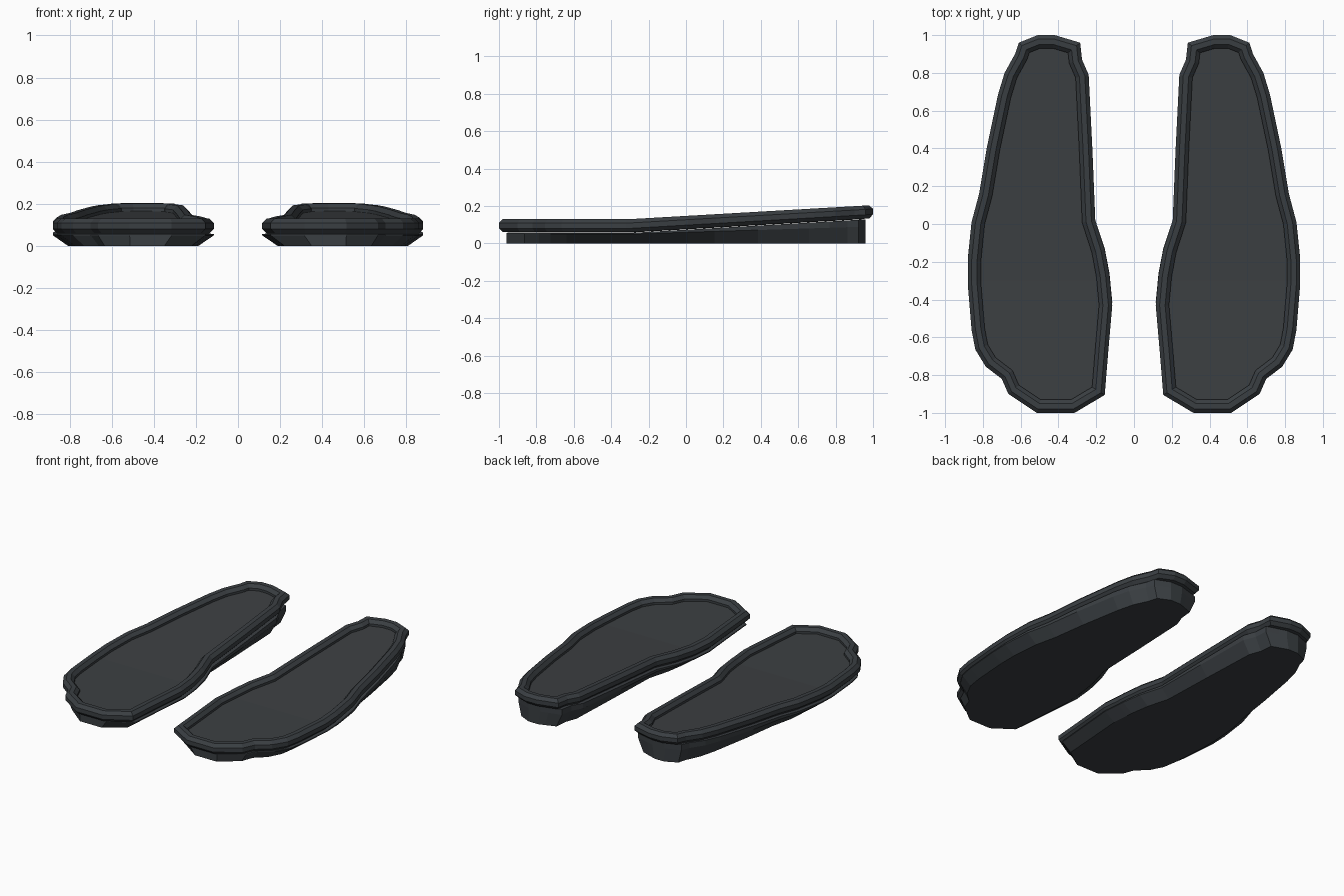
import bpy, bmesh, math
from mathutils import Vector

if "Cube" in bpy.data.objects:
    bpy.data.objects.remove(bpy.data.objects["Cube"])

# Outline of the right sole seen from above, clockwise from the heel
OUTLINE = [Vector(p) for p in [
    (.37, .985), (.42, 1), (.51, 1), (.61, .96), (.63, .90), (.685, .80),
    (.72, .685), (.78, .40), (.82, .16), (.86, .01), (.88, -.19), (.88, -.32),
    (.86, -.56), (.84, -.665), (.785, -.755), (.70, -.82), (.665, -.90),
    (.515, -1), (.315, -1), (.155, -.905), (.135, -.66), (.115, -.43),
    (.13, -.27), (.155, -.135), (.205, .02), (.22, .39), (.24, .79),
    (.275, .87), (.285, .96)]]
BEND_Y, HEEL_LIFT = -.3, .075


def material(name, rgb):
    m = bpy.data.materials.new(name)
    m.diffuse_color = (*rgb, 1)
    m.use_nodes = True
    m.node_tree.nodes["Principled BSDF"].inputs["Base Color"].default_value = m.diffuse_color
    return m


def inset(d):
    """Outline moved inward by d with mitred corners."""
    out, n = [], len(OUTLINE)
    for i, p in enumerate(OUTLINE):
        a = (p - OUTLINE[i - 1]).normalized()
        b = (OUTLINE[(i + 1) % n] - p).normalized()
        na, nb = Vector((a.y, -a.x)), Vector((b.y, -b.x))
        out.append(p + (na + nb) * d / (1 + na.dot(nb)))
    return out


def loft(name, rings, mat, tube=False):
    """Skin rings of (points, z, share of heel lift); cap them or close as a tube."""
    bm = bmesh.new()
    lift = bm.verts.layers.float.new("lift")
    loops = []
    for pts, z, share in rings:
        loop = [bm.verts.new((p.x, p.y, z)) for p in pts]
        for v in loop:
            v[lift] = share
        loops.append(loop)
    pairs = list(zip(loops, loops[1:]))
    if tube:
        pairs.append((loops[-1], loops[0]))
    else:
        bm.faces.new(loops[0])
        bm.faces.new(loops[-1])
    for a, b in pairs:
        for i in range(len(a)):
            j = (i + 1) % len(a)
            bm.faces.new((a[i], a[j], b[j], b[i]))
    # Cut at the bend line, then raise everything behind it toward the heel
    bmesh.ops.bisect_plane(bm, geom=bm.verts[:] + bm.edges[:] + bm.faces[:],
                           dist=1e-5, plane_co=(0, BEND_Y, 0), plane_no=(0, 1, 0))
    for v in bm.verts:
        v.co.z += v[lift] * HEEL_LIFT * max(0, (v.co.y - BEND_Y) / (1 - BEND_Y))
    bmesh.ops.recalc_face_normals(bm, faces=bm.faces[:])
    me = bpy.data.meshes.new(name)
    bm.to_mesh(me)
    bm.free()
    me.attributes.remove(me.attributes["lift"])
    me.materials.append(mat)
    ob = bpy.data.objects.new(name, me)
    bpy.context.collection.objects.link(ob)
    ob.modifiers.new("left_copy", 'MIRROR').use_mirror_merge = False
    return ob


rubber = material("dark slate rubber", (.042, .049, .055))
lining = material("charcoal footbed", (.046, .051, .055))

# Outsole: tapered bottom, upright wedge band growing toward the heel
wide = [Vector((p.x, p.y * .96)) for p in OUTLINE]
narrow = [Vector((.5 + (p.x - .5) * .81, p.y)) for p in wide]
loft("outsole", [(narrow, 0, 0), (wide, .05, .55), (wide, .056, 1)], rubber)

# Rim: octagonal welt running round the edge
R = .035 / math.cos(math.pi / 8)
angles = [(k + .5) * math.pi / 4 for k in range(8)]
loft("rim_welt", [(inset(.035 + R * math.cos(a)), .095 + R * math.sin(a), 1)
                  for a in angles], rubber, tube=True)

# Footbed: plate filling the inside of the rim
bed = inset(.045)
loft("footbed", [(bed, .058, 1), (bed, .094, 1)], lining)
